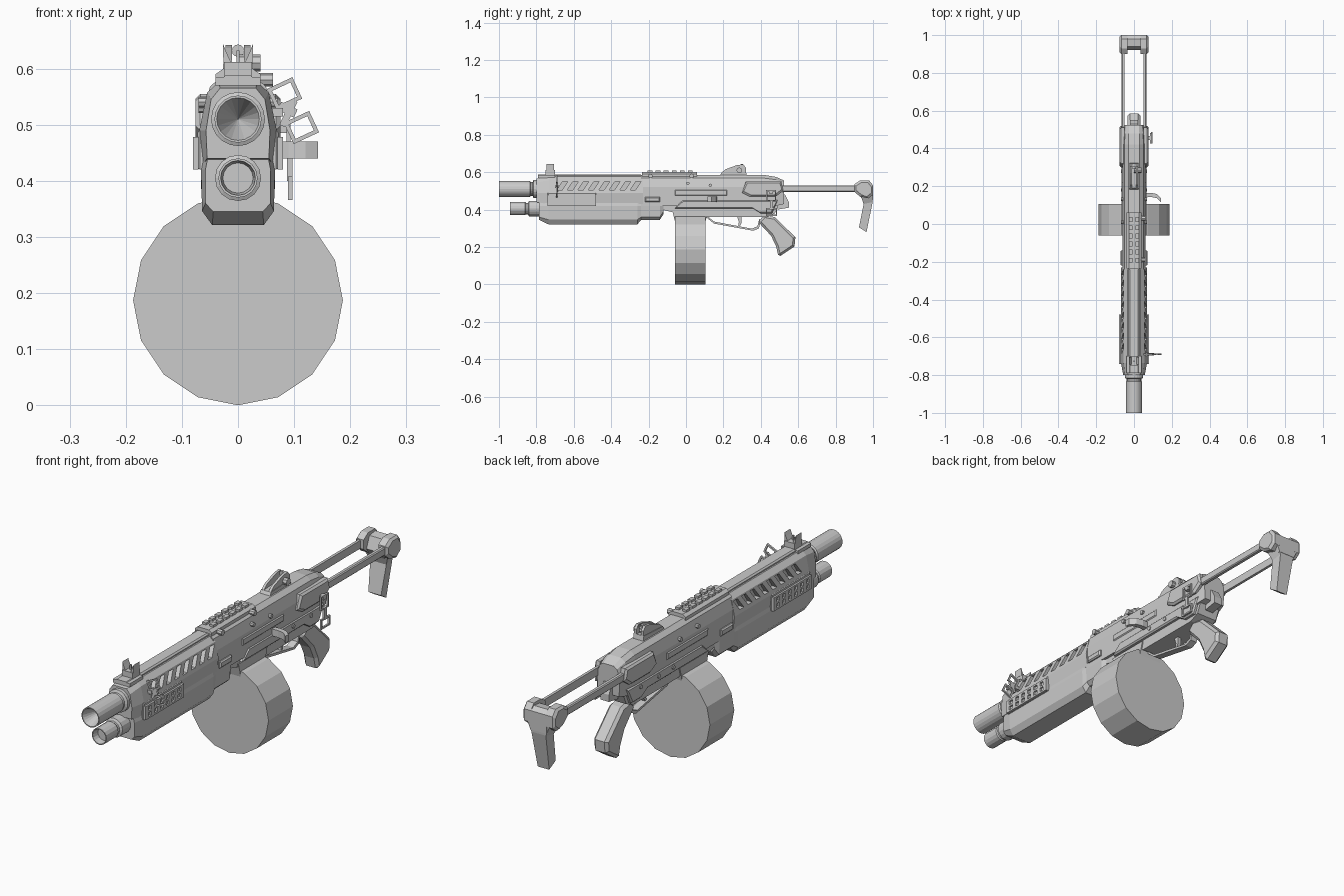
import bpy, bmesh, math
from mathutils import Matrix, Vector


def finish(name, bm):
    bmesh.ops.remove_doubles(bm, verts=bm.verts, dist=1e-5)
    bmesh.ops.recalc_face_normals(bm, faces=bm.faces)
    me = bpy.data.meshes.new(name)
    bm.to_mesh(me)
    bm.free()
    ob = bpy.data.objects.new(name, me)
    bpy.context.collection.objects.link(ob)
    return ob


def skin(bm, rings, caps=True):
    rows = [[bm.verts.new(p) for p in r] for r in rings]
    n = len(rows[0])
    for a, b in zip(rows, rows[1:]):
        for i in range(n):
            bm.faces.new((a[i], a[(i + 1) % n], b[(i + 1) % n], b[i]))
    if caps:
        bm.faces.new(rows[0])
        bm.faces.new(rows[-1])


def sym(half):
    return half + [(-x, z) for x, z in reversed(half)]


def loft(name, sections):
    """Sections are (y, [(x, z)...])."""
    bm = bmesh.new()
    skin(bm, [[(x, y, z) for x, z in pts] for y, pts in sections])
    return finish(name, bm)


def plate(name, pts, x0, x1, both=False, inset=0.0):
    """Side profile [(y, z)...] extruded along x, with optionally chamfered outer face."""
    bm = bmesh.new()
    cy = sum(p[0] for p in pts) / len(pts)
    cz = sum(p[1] for p in pts) / len(pts)
    small = [(y + math.copysign(inset, cy - y), z + math.copysign(inset, cz - z)) for y, z in pts]
    for s in ((1, -1) if both else (1,)):
        rings = [[(s * x0, y, z) for y, z in pts], [(s * (x1 - inset), y, z) for y, z in pts]]
        if inset:
            rings.append([(s * x1, y, z) for y, z in small])
        skin(bm, rings)
    return finish(name, bm)


def rect(y0, y1, z0, z1):
    return [(y0, z0), (y1, z0), (y1, z1), (y0, z1)]


def boxes(name, items, mat=Matrix()):
    """Items are (x0, x1, y0, y1, z0, z1)."""
    bm = bmesh.new()
    for x0, x1, y0, y1, z0, z1 in items:
        m = Matrix.Translation(((x0 + x1) / 2, (y0 + y1) / 2, (z0 + z1) / 2))
        bmesh.ops.create_cube(bm, size=1, matrix=mat @ m @ Matrix.Diagonal((x1 - x0, y1 - y0, z1 - z0, 1)))
    return finish(name, bm)


def lathe(name, profile, z, sides=16, x=0):
    """Profile (radius, y) turned about an axis along y."""
    bm = bmesh.new()
    skin(bm, [[(x + r * math.sin(2 * math.pi * i / sides), y, z - r * math.cos(2 * math.pi * i / sides))
               for i in range(sides)] for r, y in profile])
    return finish(name, bm)


def knobs(name, items, sides=8):
    """Short pins along x: (x0, x1, y, z, radius)."""
    bm = bmesh.new()
    for x0, x1, y, z, r in items:
        skin(bm, [[(x, y + r * math.cos(2 * math.pi * i / sides), z + r * math.sin(2 * math.pi * i / sides))
                   for i in range(sides)] for x in (x0, x1)])
    return finish(name, bm)


def link(name, centre, w, h, turn, in_yz=False):
    """Thin rectangular sling link."""
    t, d = 0.007, 0.004
    m = Matrix.Translation(centre) @ Matrix.Rotation(math.radians(turn), 4, 'Y')
    if in_yz:
        m = m @ Matrix.Rotation(math.pi / 2, 4, 'Z')
    w, h = w / 2, h / 2
    return boxes(name, [(-w, w, -d, d, h - t, h), (-w, w, -d, d, -h, t - h),
                        (-w, t - w, -d, d, -h, h), (w - t, w, -d, d, -h, h)], m)


# Barrel and lower tube
lathe("barrel", [(0.001, -0.90), (0.038, -1.0), (0.042, -1.0), (0.042, -0.835), (0.037, -0.83),
                 (0.037, -0.82), (0.048, -0.815), (0.048, -0.75)], 0.51, 20)
lathe("lower_tube", [(0.001, -0.91), (0.027, -0.91), (0.031, -0.94), (0.035, -0.94), (0.035, -0.86),
                     (0.031, -0.855), (0.031, -0.845), (0.041, -0.84), (0.041, -0.75)], 0.405, 16)

# Upper handguard with slanted vents cut in both sides
guard = sym([(0.034, 0.577), (0.055, 0.557), (0.069, 0.49), (0.062, 0.43)])
nose = sym([(0.032, 0.565), (0.048, 0.545), (0.057, 0.49), (0.055, 0.44)])
hg = loft("handguard", [(-0.80, nose), (-0.735, guard), (-0.23, guard)])
bm = bmesh.new()
for i in range(8):
    y = -0.69 + i * 0.056
    for s in (1, -1):
        skin(bm, [[(s * x, y + a, z) for a, z in ((0, 0.505), (0.028, 0.505), (0.058, 0.55), (0.03, 0.55))]
                  for x in (0.043, 0.1)])
cutter = finish("vent_cutter", bm)
cutter.hide_render = True
mod = hg.modifiers.new("vents", 'BOOLEAN')
mod.object, mod.operation, mod.solver = cutter, 'DIFFERENCE', 'EXACT'
bpy.context.view_layer.objects.active = hg
bpy.ops.object.modifier_apply(modifier="vents")
bpy.data.objects.remove(cutter)

# Forend below the handguard
fore = sym([(0.058, 0.46), (0.066, 0.42), (0.064, 0.346), (0.046, 0.321)])
fore_nose = sym([(0.052, 0.45), (0.058, 0.42), (0.058, 0.36), (0.044, 0.345)])
fore_back = sym([(0.058, 0.46), (0.062, 0.42), (0.058, 0.36), (0.042, 0.345)])
loft("forend", [(-0.785, fore_nose), (-0.735, fore), (-0.26, fore), (-0.24, fore_back),
                (-0.14, fore_back), (-0.12, sym([(0.05, 0.46), (0.05, 0.42), (0.05, 0.39), (0.04, 0.375)]))])

# Side rails: rows of raised teeth on a plate
plate("side_rail_plate", rect(-0.74, -0.48, 0.42, 0.49), 0.05, 0.072, True, 0.004)
teeth = [(s * 0.07, s * 0.08, y, y + 0.02, z0, z1) for s in (1, -1)
         for y in [-0.74 + 0.04 * k for k in range(7)] for z0, z1 in ((0.42, 0.475),)]
teeth += [(s * 0.07, s * 0.08, -0.74, -0.48, z, z + 0.008) for s in (1, -1) for z in (0.42, 0.445, 0.47)]
boxes("side_rail_teeth", teeth)

# Receiver
rec = sym([(0.03, 0.585), (0.05, 0.568), (0.062, 0.52), (0.062, 0.42)])
rec_end = sym([(0.025, 0.555), (0.04, 0.545), (0.055, 0.51), (0.05, 0.43)])
loft("upper_receiver", [(-0.24, rec), (0.42, rec), (0.48, sym([(0.028, 0.575), (0.048, 0.56), (0.06, 0.52), (0.06, 0.42)])),
                        (0.525, rec_end)])
plate("lower_receiver", [(-0.14, 0.46), (-0.13, 0.40), (-0.07, 0.385), (0.1, 0.37), (0.12, 0.36),
                         (0.43, 0.36), (0.475, 0.38), (0.515, 0.47)], -0.05, 0.05)
plate("receiver_side_panels", [(-0.06, 0.405), (0.36, 0.405), (0.40, 0.38), (0.46, 0.38), (0.49, 0.45), (-0.02, 0.45)],
      0.03, 0.066, True, 0.006)
plate("stock_housings", [(0.30, 0.49), (0.34, 0.47), (0.48, 0.47), (0.52, 0.50), (0.51, 0.55), (0.32, 0.55)],
      0.05, 0.076, True, 0.008)
plate("receiver_ribs", rect(-0.22, -0.14, 0.44, 0.468), 0.05, 0.072, True, 0.005)
plate("ejection_cover", rect(-0.06, 0.22, 0.475, 0.505), 0.05, 0.066, True, 0.004)
knobs("receiver_pins", [(s * 0.05, s * 0.07, y, z, 0.009) for s in (1, -1)
                        for y, z in ((0.01, 0.54), (0.18, 0.43), (0.28, 0.43), (0.40, 0.43), (0.13, 0.53))])
plate("rear_latch", [(0.49, 0.40), (0.55, 0.41), (0.55, 0.44), (0.53, 0.48), (0.49, 0.48)], -0.02, 0.02)

# Charging handle, curved backward
bm = bmesh.new()
skin(bm, [[(x, y, 0.44), (x, y + 0.022, 0.44), (x, y + 0.022, 0.47), (x, y, 0.47)]
          for x, y in ((0.05, 0.14), (0.09, 0.143), (0.12, 0.137), (0.143, 0.115))])
finish("charging_handle", bm)

# Drum magazine and its neck
lathe("drum_magazine", [(0.187, -0.06), (0.187, 0.105)], 0.187, 16)
plate("magazine_well", [(-0.075, 0.40), (-0.06, 0.34), (0.105, 0.34), (0.12, 0.40)], -0.055, 0.055)

# Trigger group
guard_path = [(0.10, 0.365), (0.15, 0.325), (0.36, 0.287), (0.39, 0.30), (0.40, 0.34)]
plate("trigger_guard", guard_path + [(y - (0.008 if y > 0.3 else 0), z + 0.011) for y, z in reversed(guard_path)], -0.016, 0.016)
plate("trigger", [(0.27, 0.37), (0.295, 0.37), (0.298, 0.33), (0.285, 0.305), (0.278, 0.308), (0.283, 0.335)], -0.008, 0.008)

# Pistol grip with chamfered edges
grip = plate("grip", [(0.385, 0.335), (0.42, 0.37), (0.475, 0.36), (0.585, 0.252), (0.58, 0.203),
                      (0.495, 0.146), (0.482, 0.203), (0.455, 0.26)], -0.034, 0.034)
bev = grip.modifiers.new("chamfer", 'BEVEL')
bev.width, bev.segments, bev.limit_method = 0.012, 1, 'ANGLE'
bev.angle_limit = math.radians(60)

# Folding stock: twin rods and butt
plate("stock_rods", rect(0.48, 0.93, 0.495, 0.53), 0.05, 0.066, True, 0.004)
plate("stock_lobes", [(0.90, 0.495), (0.93, 0.47), (0.975, 0.46), (1.0, 0.48), (1.0, 0.53), (0.98, 0.555), (0.93, 0.555), (0.90, 0.535)],
      0.035, 0.076, True, 0.009)
plate("stock_bridge", [(0.92, 0.49), (0.945, 0.45), (1.0, 0.45), (1.0, 0.53), (0.98, 0.545), (0.94, 0.54)], -0.04, 0.04)
bm = bmesh.new()
skin(bm, [[(-w, y0, z), (w, y0, z + 0.0), (w * 0.9, y1, z1), (-w * 0.9, y1, z1)]
          for w, y0, z, y1, z1 in ((0.06, 0.93, 0.485, 1.0, 0.485), (0.038, 0.95, 0.43, 0.998, 0.44),
                                   (0.03, 0.925, 0.305, 0.965, 0.28))])
finish("stock_butt", bm)

# Top rails
loft("front_top_rail", [(y, sym([(0.022, 0.588), (0.028, 0.582), (0.028, 0.57)])) for y in (-0.79, -0.24)])
loft("middle_rail", [(y, sym([(0.026, 0.60), (0.04, 0.59), (0.04, 0.575), (0.034, 0.565)])) for y in (-0.235, 0.06)])
boxes("middle_rail_teeth", [(s * 0.008, s * 0.027, y, y + 0.026, 0.597, 0.609) for s in (1, -1)
                            for y in [-0.205 + 0.043 * k for k in range(6)]])
knobs("rail_clamps", [(0.03, 0.062, y, 0.58, 0.012) for y in (-0.19, 0.03)])

# Front sight
boxes("front_sight_base", [(-0.04, 0.04, -0.79, -0.70, 0.57, 0.585), (-0.025, 0.025, -0.75, -0.70, 0.58, 0.612),
                           (-0.003, 0.003, -0.73, -0.722, 0.61, 0.632)])
bm = bmesh.new()
for s in (1, -1):
    skin(bm, [[(s * 0.012, y, 0.61), (s * 0.026, y, 0.61), (s * 0.027, y, 0.645), (s * 0.021, y, 0.63)]
              for y in (-0.745, -0.705)])
finish("front_sight_ears", bm)

# Rear sight
plate("rear_sight_body", [(0.18, 0.58), (0.19, 0.598), (0.32, 0.605), (0.325, 0.58)], -0.024, 0.024)
plate("rear_sight_wings", [(0.19, 0.597), (0.21, 0.615), (0.27, 0.637), (0.305, 0.642), (0.32, 0.625), (0.32, 0.6)],
      0.011, 0.022, True)
knobs("rear_sight_knob", [(0.0, 0.04, 0.285, 0.61, 0.015)])
lathe("rear_sight_aperture", [(0.008, 0.295), (0.011, 0.295), (0.011, 0.305), (0.008, 0.305), (0.008, 0.295)], 0.632, 12)

# Sling links, front pair and rear pair
link("front_link_upper", (0.083, -0.69, 0.555), 0.05, 0.042, -25)
link("front_link_lower", (0.113, -0.69, 0.495), 0.05, 0.042, -25)
boxes("front_link_hook", [(-0.02, 0.012, -0.006, 0.006, -0.008, 0.008), (-0.006, 0.006, -0.006, 0.006, -0.03, 0.02)],
      Matrix.Translation((0.092, -0.69, 0.525)) @ Matrix.Rotation(math.radians(25), 4, 'Y'))
boxes("front_link_mount", [(0.05, 0.08, -0.7, -0.68, 0.515, 0.53)])
link("rear_link_upper", (0.09, 0.455, 0.475), 0.055, 0.06, 0, True)
link("rear_link_lower", (0.093, 0.457, 0.387), 0.06, 0.042, 0, True)
boxes("rear_link_hook", [(0.087, 0.097, 0.448, 0.464, 0.40, 0.452), (0.05, 0.094, 0.445, 0.465, 0.485, 0.503)])
